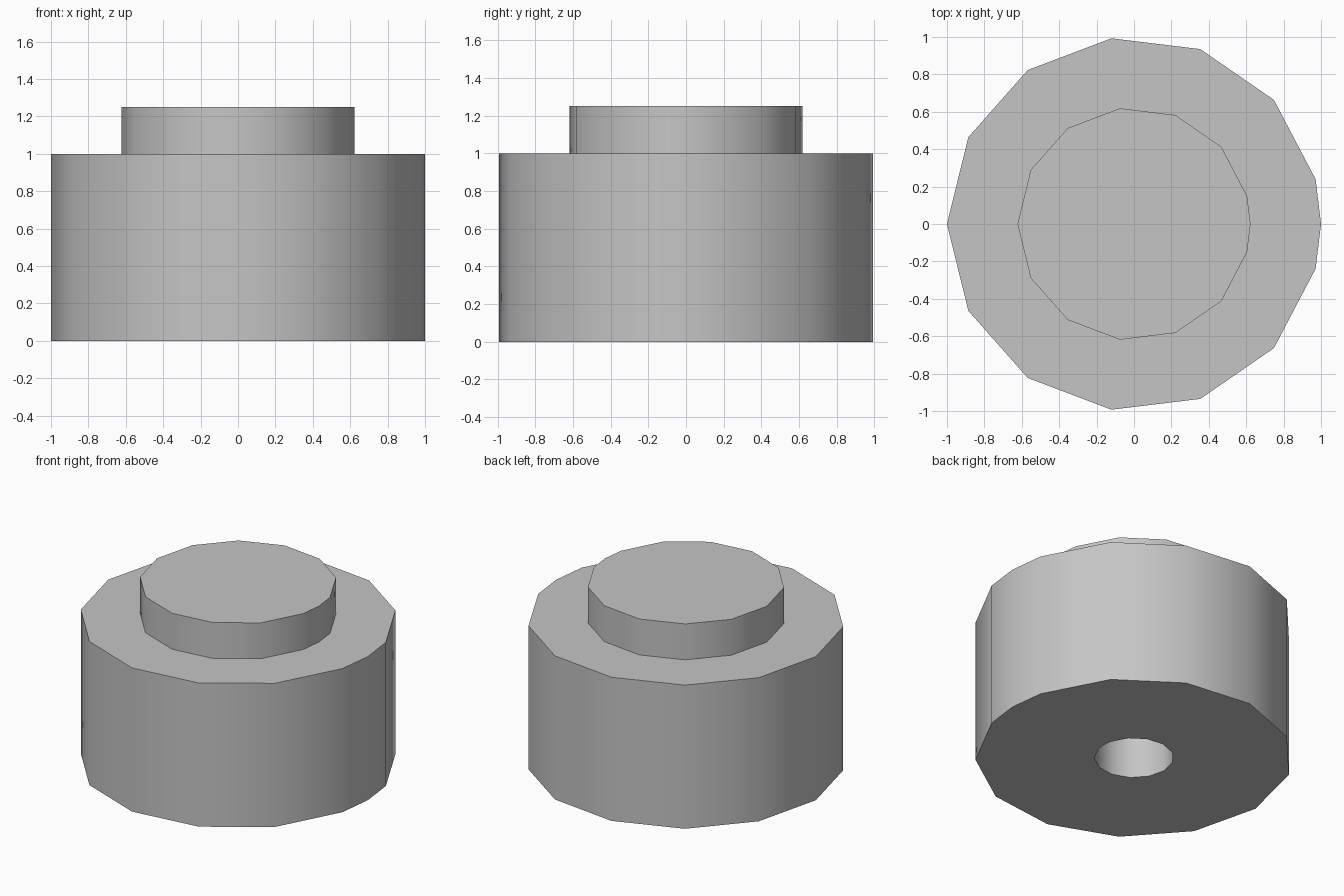
import bpy
import bmesh
from math import cos, sin, pi, radians

cube = bpy.data.objects.get("Cube")
if cube:
    bpy.data.objects.remove(cube, do_unlink=True)

SIDES = 13

# Plain grey material
grey = bpy.data.materials.new("plain grey")
grey.use_nodes = True
colour = (0.56, 0.56, 0.56, 1)
grey.diffuse_color = colour
grey.node_tree.nodes["Principled BSDF"].inputs["Base Color"].default_value = colour

# Thirteen corners starting at -x, plus a seam corner on +x
angles = sorted([pi + (i - SIDES // 2) * 2 * pi / SIDES for i in range(SIDES)] + [0])


def lathe(name, profile):
    """Turn a (radius, height) profile round z and cap both ends."""
    bm = bmesh.new()
    rings = [[bm.verts.new((r * cos(a), r * sin(a), z)) for a in angles]
             for r, z in profile]
    count = len(angles)
    for low, high in zip(rings, rings[1:]):
        for i in range(count):
            j = (i + 1) % count
            bm.faces.new((low[i], low[j], high[j], high[i]))
    bm.faces.new(rings[0][::-1])
    bm.faces.new(rings[-1])
    bmesh.ops.recalc_face_normals(bm, faces=bm.faces)
    mesh = bpy.data.meshes.new(name)
    bm.to_mesh(mesh)
    bm.free()
    mesh.materials.append(grey)
    obj = bpy.data.objects.new(name, mesh)
    bpy.context.collection.objects.link(obj)
    bpy.ops.object.select_all(action="DESELECT")
    obj.select_set(True)
    bpy.context.view_layer.objects.active = obj
    bpy.ops.object.shade_smooth_by_angle(angle=radians(40))
    return obj


# Body with a blind hole in its underside
lathe("body", [(0.25, 0.75), (0.25, 0), (1, 0), (1, 1)])

# Raised stud, slightly sunk into the body
lathe("stud", [(0.623, 0.95), (0.623, 1.25)])
